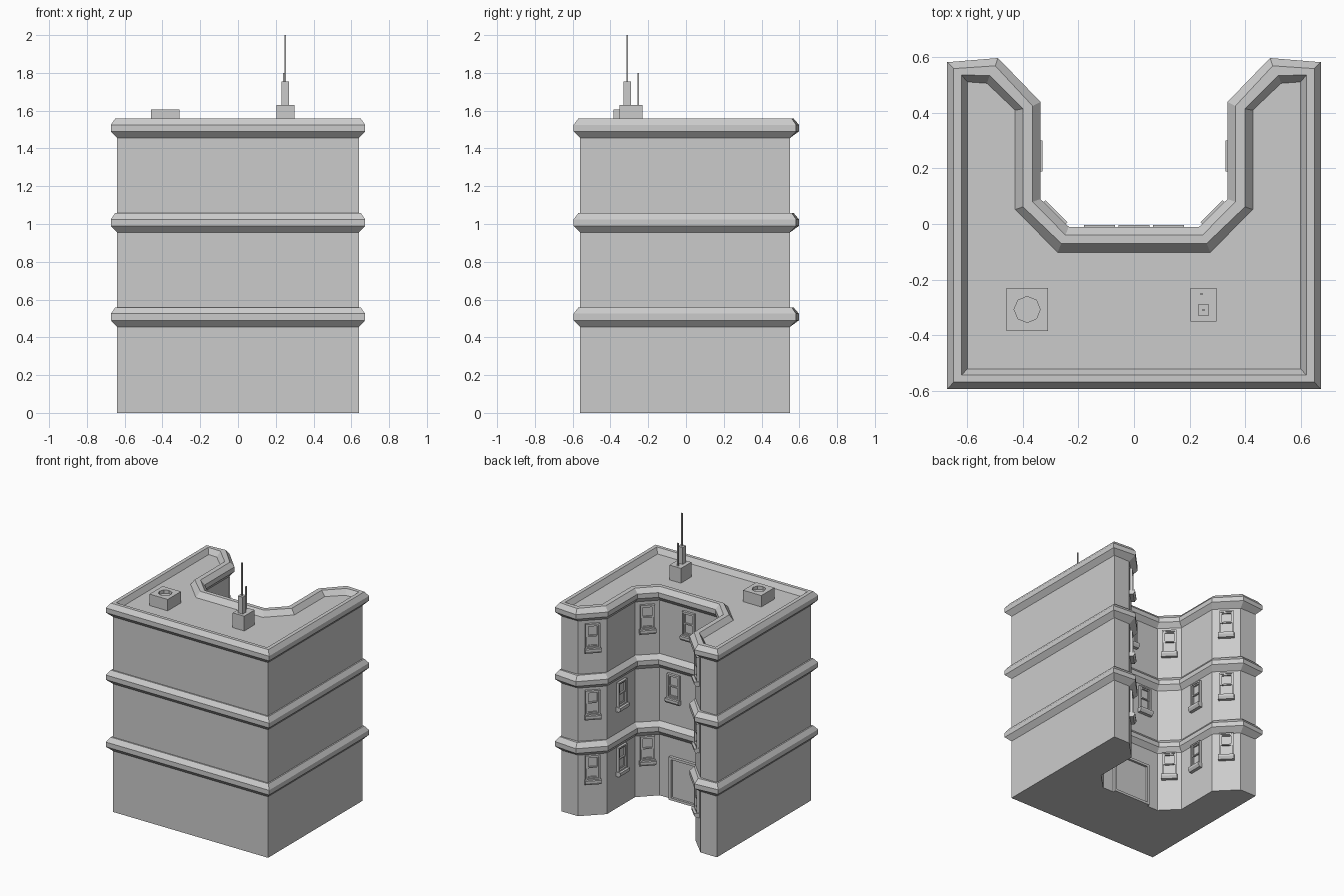
import bpy, bmesh, math
from mathutils import Matrix, Vector

if "Cube" in bpy.data.objects:
    bpy.data.objects.remove(bpy.data.objects["Cube"])

# Half outlines of the U-shaped footprint (right side, front to courtyard)
WALL = [(.64, -.56), (.64, .55), (.505, .55), (.365, .41), (.365, .08), (.245, -.04)]
OUTER = [(.673, -.595), (.673, .583), (.49, .598), (.337, .44), (.337, .09), (.235, -.01)]
RIDGE = [(.65, -.57), (.65, .56), (.50, .57), (.365, .425), (.365, .08), (.247, -.04)]
INNER = [(.622, -.545), (.622, .537), (.52, .535), (.40, .415), (.40, .062), (.262, -.07)]
FLOOR = [(.60, -.522), (.60, .512), (.53, .507), (.428, .41), (.428, .052), (.275, -.102)]


def ring(half, z):
    pts = half + [(-x, y) for x, y in reversed(half)]
    return [(x, y, z) for x, y in pts]


def finish(name, bm):
    bmesh.ops.recalc_face_normals(bm, faces=bm.faces)
    me = bpy.data.meshes.new(name)
    bm.to_mesh(me)
    bm.free()
    return link(name, me)


def link(name, me, mat=Matrix()):
    ob = bpy.data.objects.new(name, me)
    ob.matrix_world = mat
    bpy.context.collection.objects.link(ob)
    return ob


def loft(name, rings, cap_first=False, cap_last=False):
    bm = bmesh.new()
    vs = [[bm.verts.new(p) for p in r] for r in rings]
    n = len(vs[0])
    for a, b in zip(vs, vs[1:]):
        for i in range(n):
            j = (i + 1) % n
            bm.faces.new((a[i], a[j], b[j], b[i]))
    if cap_first:
        bm.faces.new(vs[0])
    if cap_last:
        bm.faces.new(vs[-1])
    return finish(name, bm)


def box(bm, x0, x1, y0, y1, z0, z1):
    m = Matrix.Translation(((x0 + x1) / 2, (y0 + y1) / 2, (z0 + z1) / 2)) \
        @ Matrix.Diagonal((x1 - x0, y1 - y0, z1 - z0, 1))
    bmesh.ops.create_cube(bm, size=1, matrix=m)


def frame(bm, w, z0, z1, t, depth, bottom=True):
    # Rectangular border of bars, half width w
    box(bm, -w, -w + t, 0, depth, z0, z1)
    box(bm, w - t, w, 0, depth, z0, z1)
    box(bm, -w + t, w - t, 0, depth, z1 - t, z1)
    if bottom:
        box(bm, -w + t, w - t, 0, depth, z0, z0 + t)


# Walls
loft("walls", [ring(WALL, 0), ring(WALL, 1.47)], cap_first=True)

# Floor bands
for i, z in enumerate((.455, .955)):
    loft(f"floor_band_{i + 1}", [ring(WALL, z), ring(OUTER, z + .035), ring(OUTER, z + .07),
                                 ring(RIDGE, z + .103), ring(WALL, z + .103)])

# Roof with parapet cornice
loft("roof_parapet", [ring(WALL, 1.455), ring(OUTER, 1.49), ring(OUTER, 1.525), ring(RIDGE, 1.558),
                      ring(INNER, 1.558), ring(FLOOR, 1.52)], cap_last=True)

# Window: origin at sill top, y points out of the wall
bm = bmesh.new()
frame(bm, .05, 0, .18, .010, .018)
frame(bm, .040, .085, .170, .009, .012)
frame(bm, .040, .010, .094, .009, .007)
sill = [(0, 0), (.036, 0), (.036, -.016), (.024, -.034), (0, -.034)]
ends = [[bm.verts.new((x, y, z)) for y, z in sill] for x in (-.056, .056)]
for e in ends:
    bm.faces.new(e)
for i in range(5):
    j = (i + 1) % 5
    bm.faces.new((ends[0][i], ends[0][j], ends[1][j], ends[1][i]))
bmesh.ops.recalc_face_normals(bm, faces=bm.faces)
window = bpy.data.meshes.new("window")
bm.to_mesh(window)
bm.free()

# Window placements on the courtyard walls
levels = (.272, .755, 1.252)
d = math.sqrt(.5)
spots = [((.435, .48), (-d, d), (0, 1, 2)), ((.365, .245), (-1, 0), (0, 1)),
         ((.305, .02), (-d, d), (0, 2)), ((.125, -.04), (0, 1), (1,)), ((0, -.04), (0, 1), (2,))]
for (px, py), (nx, ny), floors in spots:
    for s in ((1, -1) if px else (1,)):
        n = Vector((s * nx, ny, 0))
        t = n.cross(Vector((0, 0, 1)))
        for f in floors:
            m = Matrix((t, n, (0, 0, 1))).transposed().to_4x4()
            m.translation = (s * px, py, levels[f])
            link("window", window, m)

# Entrance door with frame and threshold
bm = bmesh.new()
frame(bm, .155, 0, .32, .018, .022)
box(bm, -.137, .137, 0, .006, .018, .302)
finish("entrance_door", bm).location = (0, -.04, 0)

# Roof vent with octagonal recess
bm = bmesh.new()
box(bm, -.46, -.31, -.385, -.23, 1.52, 1.605)
vent = finish("roof_vent", bm)
bpy.ops.mesh.primitive_cylinder_add(vertices=8, radius=.047, depth=.06, location=(-.385, -.308, 1.61))
cutter = bpy.context.object
cutter.name = "vent_cutter"
cutter.hide_render = True
cutter.hide_viewport = True
mod = vent.modifiers.new("recess", "BOOLEAN")
mod.operation = "DIFFERENCE"
mod.object = cutter
mod.solver = "EXACT"

# Antenna base, mast block and rods
bm = bmesh.new()
box(bm, .203, .298, -.352, -.23, 1.52, 1.63)
box(bm, .23, .27, -.33, -.29, 1.63, 1.755)
finish("antenna_base", bm)
bm = bmesh.new()
box(bm, .246, .254, -.314, -.306, 1.755, 2.0)
box(bm, .239, .247, -.256, -.248, 1.63, 1.80)
finish("antenna_rods", bm)
